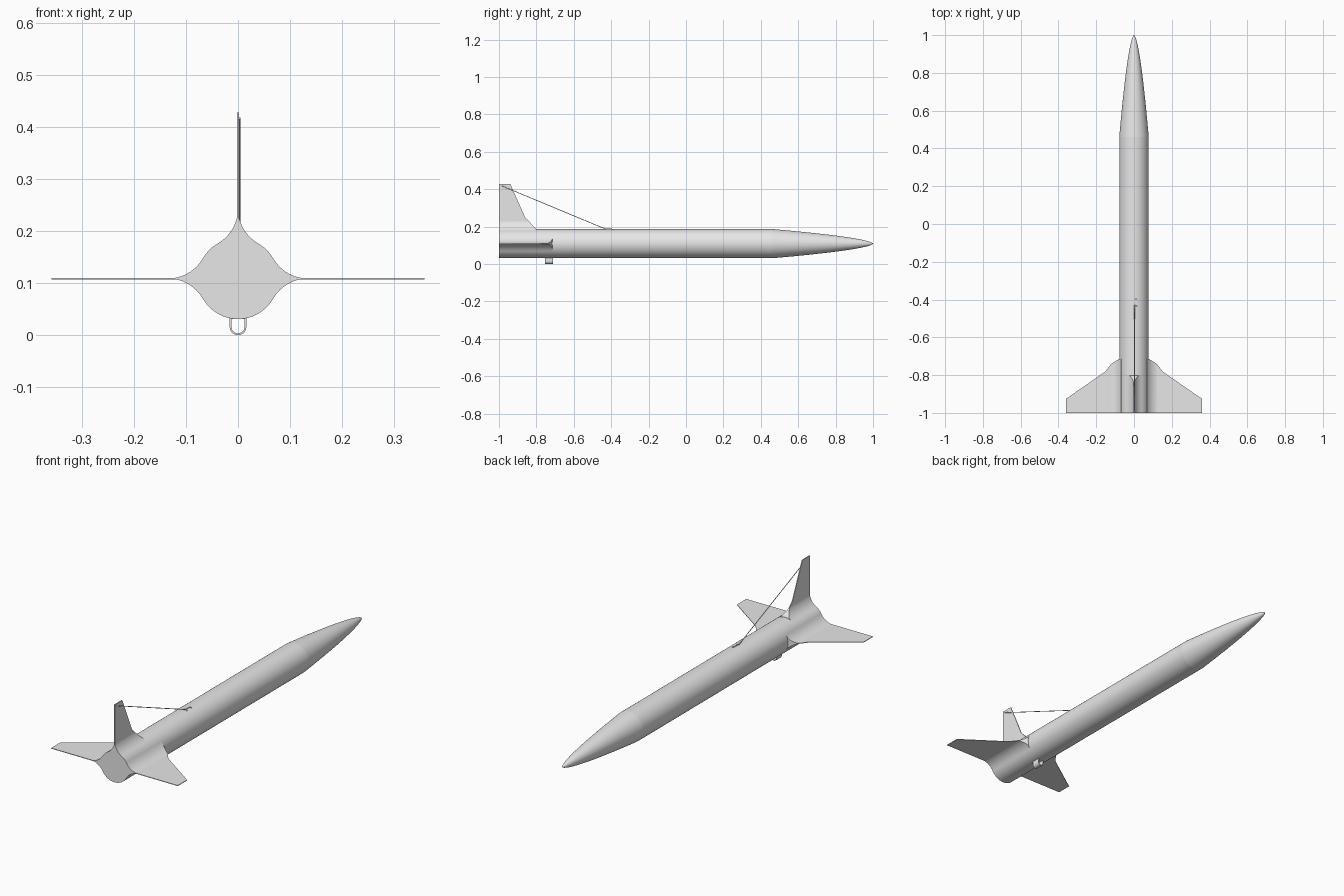
import bpy, bmesh, math
from mathutils import Vector, Matrix

cube = bpy.data.objects.get("Cube")
if cube:
    bpy.data.objects.remove(cube, do_unlink=True)

AXIS_Z, RADIUS, TAIL = 0.109, 0.078, -1.0

grey = bpy.data.materials.new("plain_grey")
grey.use_nodes = True
grey.diffuse_color = (0.8, 0.8, 0.8, 1)
grey.node_tree.nodes["Principled BSDF"].inputs["Base Color"].default_value = (0.8, 0.8, 0.8, 1)


def finish(name, bm, smooth_angle=30):
    bmesh.ops.recalc_face_normals(bm, faces=bm.faces)
    mesh = bpy.data.meshes.new(name)
    bm.to_mesh(mesh)
    bm.free()
    mesh.materials.append(grey)
    obj = bpy.data.objects.new(name, mesh)
    bpy.context.collection.objects.link(obj)
    bpy.ops.object.select_all(action='DESELECT')
    obj.select_set(True)
    bpy.context.view_layer.objects.active = obj
    bpy.ops.object.shade_smooth_by_angle(angle=math.radians(smooth_angle))
    return obj


def loft(bm, rings, cap_start=True, cap_end=True):
    """Skin a list of equal-length point rings."""
    loops = [[bm.verts.new(p) for p in ring] for ring in rings]
    n = len(loops[0])
    for a, b in zip(loops, loops[1:]):
        for i in range(n):
            j = (i + 1) % n
            bm.faces.new((a[i], a[j], b[j], b[i]))
    if cap_start:
        bm.faces.new(loops[0])
    if cap_end:
        bm.faces.new(loops[-1])


def circle(y, r, sides=64):
    return [(r * math.cos(math.tau * i / sides), y,
             AXIS_Z + r * math.sin(math.tau * i / sides)) for i in range(sides)]


def rod(name, points, radius):
    """Thin round wire through the given points."""
    curve = bpy.data.curves.new(name, 'CURVE')
    curve.dimensions = '3D'
    curve.bevel_depth = radius
    curve.bevel_resolution = 2
    curve.use_fill_caps = True
    spline = curve.splines.new('POLY')
    spline.points.add(len(points) - 1)
    for sp, p in zip(spline.points, points):
        sp.co = (*p, 1)
    curve.materials.append(grey)
    bpy.context.collection.objects.link(bpy.data.objects.new(name, curve))


# Cylindrical body
NOSE_BASE = 0.46
bm = bmesh.new()
loft(bm, [circle(TAIL, RADIUS), circle(NOSE_BASE, RADIUS)], cap_end=False)
finish("body_tube", bm)

# Rounded nose cone
bm = bmesh.new()
steps = 28
rings = []
for i in range(steps):
    t = (1 - i / steps) ** 2
    rings.append(circle(1 - (1 - NOSE_BASE) * t, RADIUS * t ** 0.6))
loft(bm, rings, cap_start=False)
tip = bm.verts.new((0, 1, AXIS_Z))
cap = max(bm.faces, key=lambda f: len(f.verts))
edges = list(cap.edges)
bm.faces.remove(cap)
for e in edges:
    bm.faces.new((e.verts[0], e.verts[1], tip))
finish("nose_cone", bm)

# Fins with a concave fillet that blends into the body
REACH = 0.135
FILLET = (REACH ** 2 - RADIUS ** 2) / (2 * RADIUS)


def half_thickness(d, thin):
    if d >= REACH:
        return thin
    d = max(d, REACH * RADIUS / (RADIUS + FILLET))
    return max(thin, FILLET - math.sqrt(FILLET ** 2 - (REACH - d) ** 2))


def leading_edge(d, outline):
    for (d0, y0), (d1, y1) in zip(outline, outline[1:]):
        if d <= d1:
            return y0 + (y1 - y0) * (d - d0) / (d1 - d0)
    return outline[-1][1]


def fin(name, outline, thin, turn):
    span = outline[-1][0]
    stations = [0.05] + [0.0675 + 0.0675 * i / 14 for i in range(15)]
    stations += [d for d, _ in outline if d > REACH]
    rings = []
    for d in stations:
        h, y = half_thickness(d, thin), leading_edge(d, outline)
        rings.append([(d, TAIL, -h), (d, y, -h), (d, y, h), (d, TAIL, h)])
    bm = bmesh.new()
    loft(bm, rings)
    bm.transform(Matrix.Translation((0, 0, AXIS_Z)) @ Matrix.Rotation(turn, 4, 'Y'))
    finish(name, bm)


WING = [(0.05, -0.715), (0.08, -0.715), (0.12, -0.74), (0.153, -0.782), (0.359, -0.925)]
TOP = [(0.05, -0.80), (0.08, -0.803), (0.125, -0.845), (0.14, -0.86), (0.32, -0.94)]
fin("left_fin", WING, 0.0015, 0)
fin("right_fin", WING, 0.0015, math.pi)
fin("top_fin", TOP, 0.002, -math.pi / 2)

# Bracing wire from the top fin to the body, with its small anchor
rod("brace_wire", [(0.003, -0.985, 0.418), (0.003, -0.43, 0.187)], 0.0018)
rod("wire_anchor", [(0.016, -0.435, 0.186), (0.006, -0.43, 0.189),
                    (0.006, -0.40, 0.189), (0.016, -0.395, 0.186)], 0.002)

# U-shaped guide loop under the tail
OUTER, WALL = 0.016, 0.0035


def u_outline(half, top):
    pts = [(half, top)]
    for i in range(17):
        a = -math.pi * i / 16
        pts.append((half * math.cos(a), OUTER + half * math.sin(a)))
    return pts + [(-half, top)]


bm = bmesh.new()
outer, inner = u_outline(OUTER, 0.035), u_outline(OUTER - WALL, 0.035 - WALL)
front, back = -0.712, -0.753
loft(bm, [[(x, y, z) for x, z in shape] for shape, y in
          ((outer, front), (outer, back), (inner, back), (inner, front), (outer, front))],
     cap_start=False, cap_end=False)
bmesh.ops.remove_doubles(bm, verts=bm.verts, dist=1e-5)
finish("guide_loop", bm)
